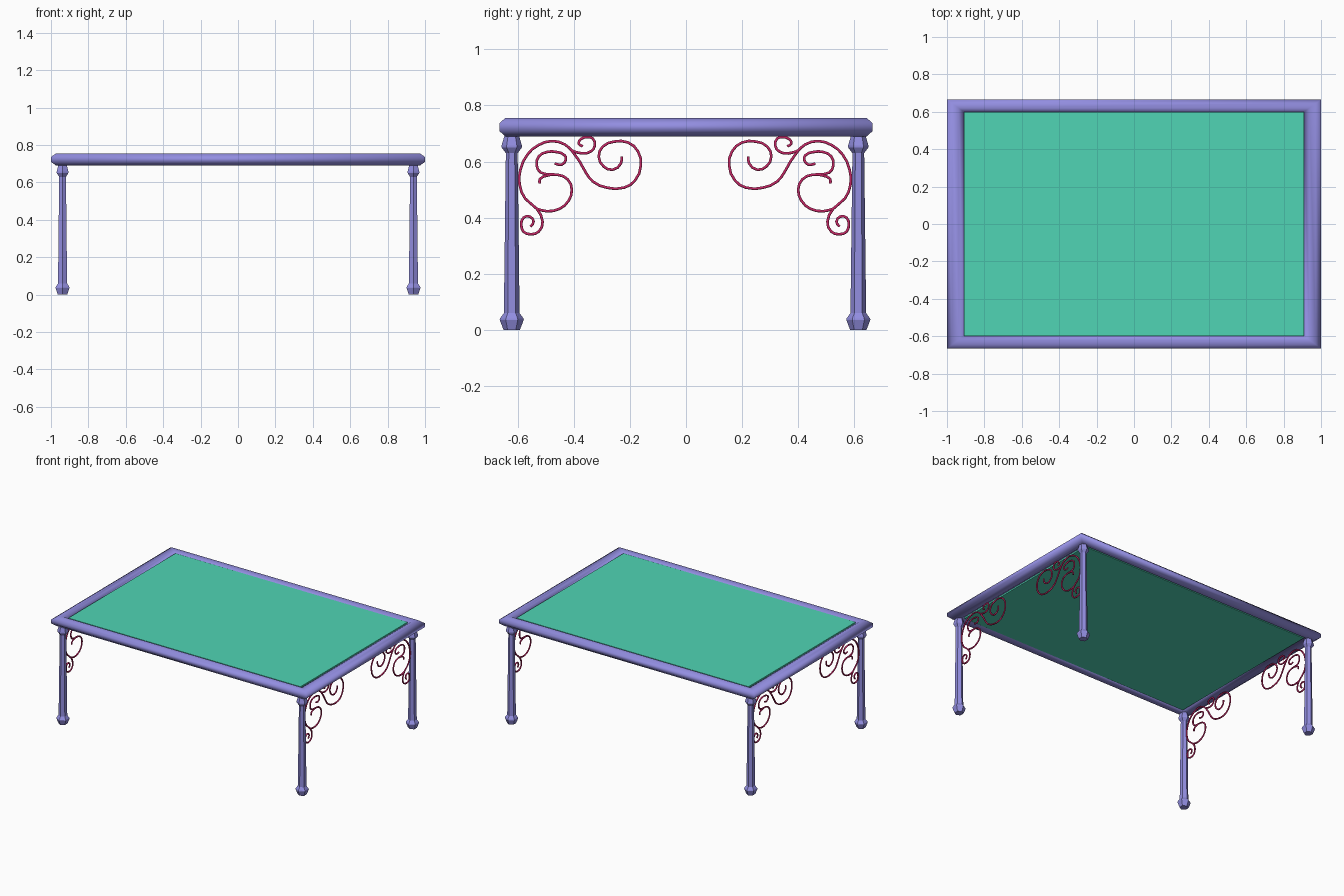
import bpy, bmesh, math

if "Cube" in bpy.data.objects:
    bpy.data.objects.remove(bpy.data.objects["Cube"])

def material(name, rgb):
    m = bpy.data.materials.new(name)
    m.diffuse_color = (*rgb, 1)
    m.use_nodes = True
    m.node_tree.nodes["Principled BSDF"].inputs["Base Color"].default_value = m.diffuse_color
    return m

LAVENDER = material("lavender", (0.29, 0.27, 0.75))
GREEN = material("green", (0.08, 0.66, 0.46))
RED = material("red", (0.55, 0.02, 0.13))

def mesh_object(name, verts, faces, mat):
    me = bpy.data.meshes.new(name)
    me.from_pydata(verts, [], faces)
    bm = bmesh.new()
    bm.from_mesh(me)
    bmesh.ops.recalc_face_normals(bm, faces=bm.faces)
    bm.to_mesh(me)
    bm.free()
    me.materials.append(mat)
    ob = bpy.data.objects.new(name, me)
    bpy.context.collection.objects.link(ob)
    return ob

# Mitred table frame: eight-sided bar (inset fraction, z), wider on the short sides
HX, HY, WX, WY = 1.0, 0.665, 0.09, 0.065
profile = [(0, .736), (.31, .755), (.69, .755), (1, .736),
           (1, .709), (.69, .69), (.31, .69), (0, .709)]
n = len(profile)
verts = [(sx * (HX - u * WX), sy * (HY - u * WY), z)
         for sx, sy in ((-1, -1), (1, -1), (1, 1), (-1, 1)) for u, z in profile]
faces = [(c * n + i, c * n + (i + 1) % n, (c + 1) % 4 * n + (i + 1) % n, (c + 1) % 4 * n + i)
         for c in range(4) for i in range(n)]
frame = mesh_object("table_frame", verts, faces, LAVENDER)
bpy.context.view_layer.objects.active = frame
frame.select_set(True)
bpy.ops.object.shade_smooth_by_angle(angle=math.radians(60))

# Table top slab filling the frame
bpy.ops.mesh.primitive_cube_add(size=1, location=(0, 0, .7225))
top = bpy.context.object
top.name = "table_top"
top.scale = (1.82, 1.20, .047)
top.data.materials.append(GREEN)

# Hexagonal turned legs: (radius, z)
LEG = [(.029, 0), (.043, .036), (.042, .041), (.028, .060), (.021, .630), (.036, .650),
       (.036, .658), (.026, .692)]

def leg(name, x, y):
    vs = [(x + r * math.sin(math.tau * k / 6), y + r * math.cos(math.tau * k / 6), z)
          for r, z in LEG for k in range(6)]
    fs = [(j * 6 + k, j * 6 + (k + 1) % 6, j * 6 + 6 + (k + 1) % 6, j * 6 + 6 + k)
          for j in range(len(LEG) - 1) for k in range(6)]
    last = (len(LEG) - 1) * 6
    fs += [tuple(range(6)), tuple(range(last, last + 6))]
    mesh_object(name, vs, fs, LAVENDER)

# Scrollwork strokes as (y, z) in thousandths, for the -y side
MAIN_A = [(-229, 618), (-232, 593), (-261, 571), (-293, 582), (-311, 618), (-296, 654),
          (-257, 671), (-207, 668), (-171, 636), (-161, 586), (-182, 532), (-221, 507),
          (-282, 507), (-332, 529), (-357, 561), (-379, 600), (-407, 639)]
MAIN_B = [(-407, 639), (-432, 661), (-479, 673), (-527, 658), (-565, 625), (-590, 571),
          (-593, 518), (-573, 468), (-532, 432), (-511, 386), (-525, 350), (-554, 341),
          (-579, 350), (-587, 375), (-579, 400), (-557, 404), (-543, 386), (-554, 368)]
LOWER = [(-532, 432), (-496, 423), (-450, 432), (-418, 461), (-407, 500), (-421, 536),
         (-457, 553), (-496, 550), (-521, 537), (-521, 521)]
INNER = [(-479, 554), (-518, 561), (-532, 586), (-525, 618), (-496, 634), (-461, 634),
         (-432, 622), (-428, 607), (-443, 589), (-468, 593)]
UPPER = [(-407, 639), (-371, 629), (-339, 636), (-325, 657), (-332, 682), (-350, 687),
         (-375, 680), (-382, 664), (-368, 654)]

def scroll(name, x, side, shift):
    cu = bpy.data.curves.new(name, 'CURVE')
    cu.dimensions = '3D'
    cu.bevel_depth, cu.bevel_resolution, cu.resolution_u = .0055, 1, 2
    cu.use_fill_caps = True
    for pts in (MAIN_A, MAIN_B, LOWER, INNER, UPPER):
        sp = cu.splines.new('BEZIER')
        sp.bezier_points.add(len(pts) - 1)
        for bp, (y, z) in zip(sp.bezier_points, pts):
            bp.co = (x, -side * y / 1000 + shift, z / 1000)
            bp.handle_left_type = bp.handle_right_type = 'AUTO'
    cu.materials.append(RED)
    bpy.context.collection.objects.link(bpy.data.objects.new(name, cu))

# The back supports sit slightly further in than the front ones
for xn, sx in (("left", -1), ("right", 1)):
    for yn, sy, shift in (("front", -1, 0), ("back", 1, -.007)):
        leg(f"{yn}_{xn}_leg", sx * .938, sy * .621 + shift)
        scroll(f"{yn}_{xn}_scroll", sx * .938, sy, shift)
